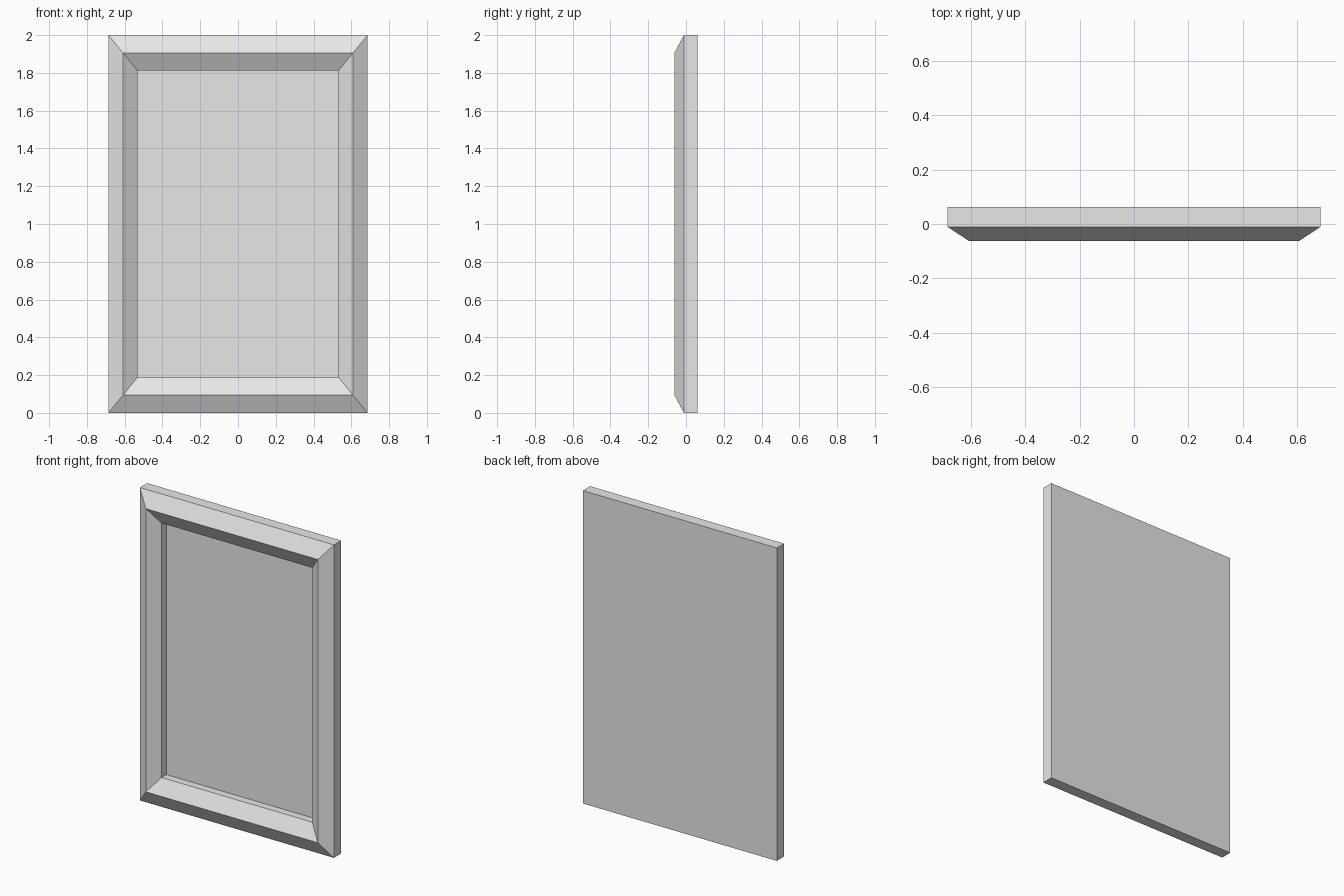
import bpy
import bmesh

cube = bpy.data.objects.get("Cube")
if cube:
    bpy.data.objects.remove(cube, do_unlink=True)

# One plain grey for the whole model
grey = bpy.data.materials.new("light_grey")
grey.use_nodes = True
grey.diffuse_color = (0.8, 0.8, 0.8, 1)
grey.node_tree.nodes["Principled BSDF"].inputs["Base Color"].default_value = (0.8, 0.8, 0.8, 1)

HALF_W, HEIGHT = 0.686, 2.0
BACK, EDGE, RIDGE, PANEL = 0.062, -0.011, -0.062, 0.038

# Moulding profile from the back, over the ridge, to the panel:
# (inset along x, inset along z, depth y)
profile = [
    (0, 0, BACK),
    (0, 0, EDGE),
    (0.078, 0.095, RIDGE),
    (0.153, 0.187, EDGE),
    (0.153, 0.187, PANEL),
]


def ring(bm, inset_x, inset_z, y):
    """Rectangle of four vertices, counter-clockwise from the front."""
    x, low, high = HALF_W - inset_x, inset_z, HEIGHT - inset_z
    corners = [(-x, low), (x, low), (x, high), (-x, high)]
    return [bm.verts.new((cx, y, cz)) for cx, cz in corners]


# Mitred frame with a recessed panel and a closed back
bm = bmesh.new()
rings = [ring(bm, *point) for point in profile]
for outer, inner in zip(rings, rings[1:]):
    for i in range(4):
        j = (i + 1) % 4
        bm.faces.new((outer[i], outer[j], inner[j], inner[i]))
bm.faces.new(rings[-1])
bm.faces.new(reversed(rings[0]))
bmesh.ops.recalc_face_normals(bm, faces=bm.faces)

mesh = bpy.data.meshes.new("picture_frame")
bm.to_mesh(mesh)
bm.free()
mesh.materials.append(grey)
bpy.context.collection.objects.link(bpy.data.objects.new("picture_frame", mesh))
